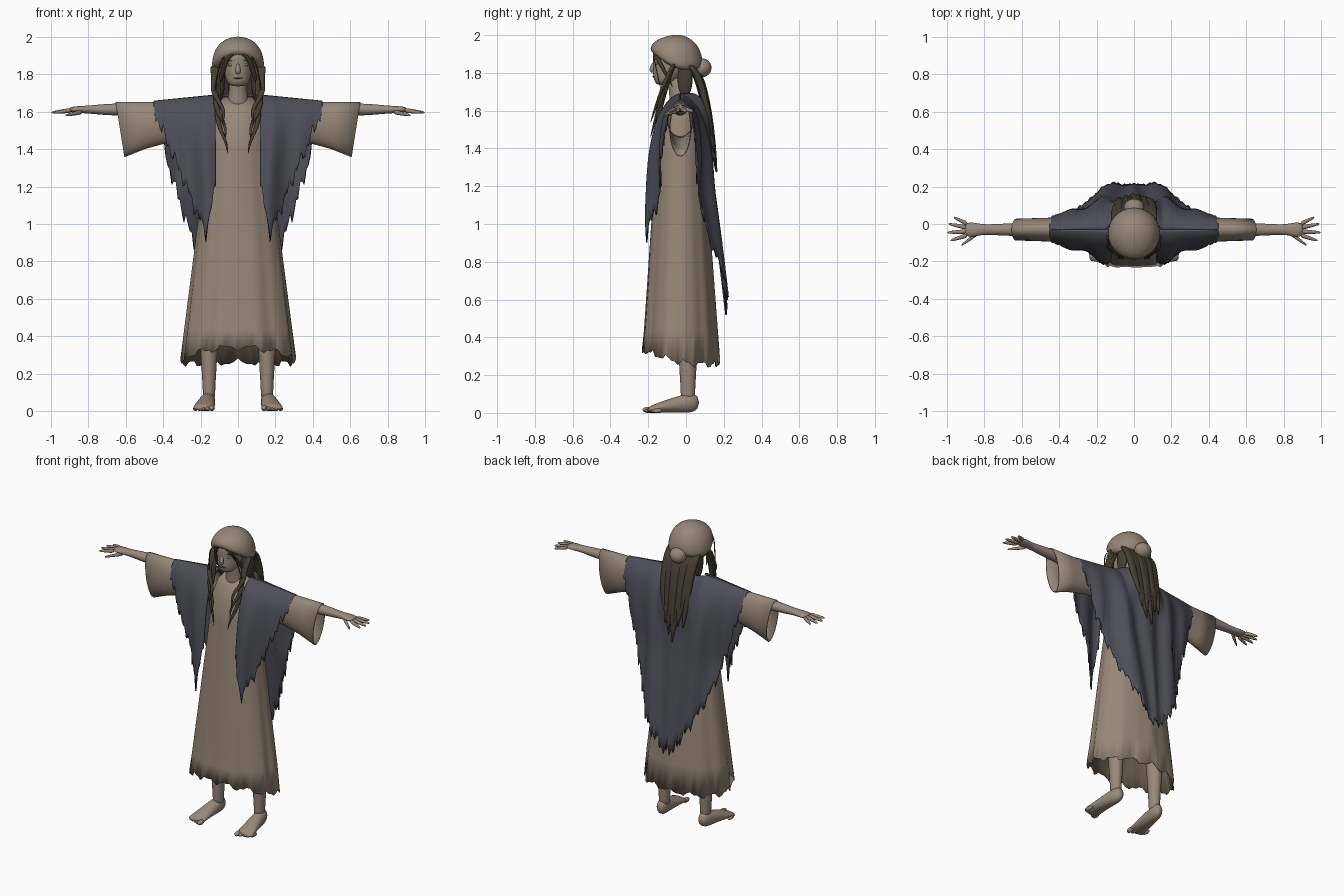
import bpy, bmesh
from math import sin, cos, exp, sqrt, tau
from mathutils import Vector, Matrix

cube = bpy.data.objects.get("Cube")
if cube:
    bpy.data.objects.remove(cube, do_unlink=True)


def material(name, *rgb):
    mat = bpy.data.materials.new(name)
    mat.use_nodes = True
    mat.diffuse_color = (*rgb, 1)
    mat.node_tree.nodes["Principled BSDF"].inputs["Base Color"].default_value = (*rgb, 1)
    return mat


SKIN = material("skin", .32, .25, .195)
DRESS = material("dress_cloth", .305, .24, .185)
LINING = material("dress_lining", .12, .095, .065)
SHAWL = material("shawl_cloth", .075, .077, .098)
HAIR = material("hair_brown", .062, .049, .032)
LIP = material("lip_brown", .16, .1, .075)


def steps(count):
    return [i / count for i in range(count + 1)]


def finish(name, bm, mat, mirror=False, smooth=False, thickness=None, lining=None):
    bmesh.ops.recalc_face_normals(bm, faces=bm.faces)
    mesh = bpy.data.meshes.new(name)
    bm.to_mesh(mesh)
    bm.free()
    for face in mesh.polygons:
        face.use_smooth = True
    mesh.materials.append(mat)
    part = bpy.data.objects.new(name, mesh)
    bpy.context.collection.objects.link(part)
    if thickness:
        solidify = part.modifiers.new("thickness", 'SOLIDIFY')
        solidify.thickness, solidify.offset = thickness, 0
        if lining:
            mesh.materials.append(lining)
            solidify.offset, solidify.material_offset = -1, 1
    if smooth:
        part.modifiers.new("smooth", 'SUBSURF').levels = 1
    if mirror:
        part.modifiers.new("mirror", 'MIRROR').use_mirror_merge = False


def loft(name, rings, mat, axis='z', sides=16, caps=True, warp=None, **options):
    """Skin elliptical rings (x, y, z, radius, radius) lying across an axis."""
    first, second = [i for i in range(3) if "xyz"[i] != axis]
    bm = bmesh.new()
    rows = []
    for index, (x, y, z, first_radius, second_radius) in enumerate(rings):
        row = []
        for k in range(sides):
            angle = tau * k / sides
            point = Vector((x, y, z))
            point[first] += first_radius * cos(angle)
            point[second] += second_radius * sin(angle)
            if warp:
                warp(point, angle, index)
            row.append(bm.verts.new(point))
        rows.append(row)
    for lower, upper in zip(rows, rows[1:]):
        for k in range(sides):
            bm.faces.new((lower[k - 1], lower[k], upper[k], upper[k - 1]))
    if caps:
        bm.faces.new(rows[0])
        bm.faces.new(rows[-1])
    finish(name, bm, mat, **options)


def blob(name, centre, radii, mat, **options):
    bm = bmesh.new()
    shape = Matrix.Translation(centre) @ Matrix.Diagonal((*radii, 1))
    bmesh.ops.create_uvsphere(bm, u_segments=20, v_segments=12, radius=1, matrix=shape)
    finish(name, bm, mat, **options)


# Dress: flared, softly folded, with a ragged hem that dips at the back
def dress_folds(point, angle, index):
    looseness = max(0, 1 - point.z / 1.5)
    swell = 1 + looseness * (.025 * sin(9 * angle) + .015 * sin(16 * angle + 1))
    point.x *= swell
    point.y *= swell
    if index == 0:
        point.z += .03 * cos(angle) ** 2 * -1 + .02 - .04 * sin(angle)
        point.z += .014 * sin(13 * angle) + .008 * sin(29 * angle)


heights = [.28 + 1.26 * f for f in steps(8)]
gown = [(0, -.03, z, .34 - z / 8, .225 - .07 * z) for z in heights]
shoulders = [(0, -.015, 1.62, .13, .085), (0, -.005, 1.68, .075, .055)]
loft("dress", gown + shoulders, DRESS, sides=80, caps=False, warp=dress_folds,
     thickness=.006, lining=LINING)


# Wide sleeves, level on top, widening below, cut at a slant
def sleeve_slant(point, angle, index):
    point.x += .04 * index * (point.z - 1.5)


sleeve = []
for f in steps(4):
    drop = .095 + .05 * f * f
    sleeve.append((.15 + .48 * f, -.03, 1.65 - drop, .07 - .015 * f, drop))
loft("sleeves", sleeve, DRESS, 'x', sides=28, caps=False, warp=sleeve_slant,
     mirror=True, thickness=.006)

# Arms narrowing to the wrist, then flat palms
arm = [(.2, .045, .045), (.65, .038, .037), (.8, .024, .021), (.84, .037, .02), (.91, .045, .014)]
loft("arms", [(x, -.03, 1.612, wide, tall) for x, wide, tall in arm], SKIN, 'x',
     mirror=True, smooth=True)


# Fanned fingers and thumb
def finger(name, base, tip):
    rings = []
    for f in steps(4):
        radius = .0135 - .008 * f * f
        rings.append((*base.lerp(tip, f), radius, radius))
    loft(name, rings, SKIN, 'x', sides=8, mirror=True, smooth=True)


for i, name in enumerate(("index", "middle", "ring", "little")):
    base = Vector((.89, .02 * i - .06, 1.608))
    length = .11 - .008 * (i - 1.2) ** 2
    spread = (i - 1.2) / 4
    finger(name + "_fingers", base, base + Vector((length * cos(spread), length * sin(spread), -.012)))
finger("thumbs", Vector((.83, -.045, 1.6)), Vector((.925, -.115, 1.58)))

# Legs
calf = [(z, .033 + .06 * max(0, z - .1)) for z in (.05, .1, .2, .3, .5, .8)]
loft("legs", [(.155, .01, z, radius, radius + .005) for z, radius in calf], SKIN,
     mirror=True, smooth=True)

# Feet: wedge from heel to ball, turned slightly outward, then toes
foot = []
for f in steps(7):
    tall = .055 - .04 * f ** 1.5
    rounding = min(1, .6 + 3 * f)
    foot.append((.155 + .03 * f, .07 - .275 * f, tall, (.035 + .026 * f) * rounding, tall * rounding))
loft("feet", foot, SKIN, 'y', mirror=True, smooth=True)
for i in range(5):
    size = .012 if i else .016
    blob(f"toes_{i + 1}", (.14 + .022 * i, .011 * i - .2, size), (size, .03, size), SKIN, mirror=True)


# Shawl: sheets hanging from the shoulder line, with ragged hems
def front_hem(x):
    return .95 + max(2.35 * (x - .17), 5 * (.17 - x))


def back_hem(x):
    return .53 + .7 * x + 3.8 * x * x


def ramp(value):
    return max(0, min(1, value))


def sheet(name, inner, columns, side, hem, **options):
    bm = bmesh.new()
    grid = []
    for across in steps(columns):
        x = inner + (.45 - inner) * across
        reach = abs(x)
        top = 1.69 - max(0, reach - .1) / 10
        low = hem(reach) + .03 * sin(210 * reach) + .022 * sin(97 * reach + 1)
        column = []
        for f in steps(22):
            drop = max(.03, top - low) * f ** 1.7
            # The outer edges curl in towards the body as they hang
            slimming = 1 - .28 * ramp(4 * reach - .8) - .35 * ramp(8 * reach - 1.4) * ramp(2 * drop)
            depth = .18 * (1 - exp(-(8 * drop) ** .7))
            fold = .011 * sin(40 * reach + 3 * drop) * ramp(3 * drop)
            y = side * (depth * slimming + fold) - .03
            if side > 0:
                # Trailing tail and the loose collar behind the neck
                y += max(0, drop - .5) / 9
                y += .06 * ramp(1 - 3 * drop) * ramp(3 - 20 * reach)
            column.append(bm.verts.new((x, y, top - drop)))
        grid.append(column)
    for left, right in zip(grid, grid[1:]):
        for r in range(len(left) - 1):
            bm.faces.new((left[r], right[r], right[r + 1], left[r + 1]))
    finish(name, bm, SHAWL, thickness=.009, **options)


sheet("shawl_back", -.45, 84, 1, back_hem)
sheet("shawl_fronts", .12, 32, -1, front_hem, mirror=True)

# Neck
neck = [(1.6, .07), (1.66, .056), (1.72, .048), (1.8, .048)]
loft("neck", [(0, .3 - z / 5, z, radius, radius) for z, radius in neck], SKIN, smooth=True)

# Head: narrow chin widening to the temples
skull = []
for i in range(8):
    f = .02 + .12 * i
    front = -.155 - .02 * min(1, 5 * f)
    back = .2 * sqrt(f) - .12
    skull.append((0, (front + back) / 2, 1.73 + .22 * f, .09 * f ** .2, (back - front) / 2))
loft("head", skull, SKIN, sides=24, smooth=True)

# Face
nose = [(-.165, 1.865, .008), (-.185, 1.815, .016), (-.173, 1.8, .011)]
loft("nose", [(0, y, z, radius, radius) for y, z, radius in nose], SKIN, sides=12, smooth=True)
blob("eyelids", (.035, -.153, 1.85), (.02, .012, .008), SKIN, mirror=True)
blob("eyebrows", (.037, -.157, 1.873), (.02, .008, .002), HAIR, mirror=True)
blob("mouth", (0, -.17, 1.78), (.028, .008, .004), LIP)


# Head wrap: a dome arched over the face and lower at the back, with a knot behind
def wrap_tilt(point, angle, index):
    point.z -= (2.5 * (point.y + .05) + 18 * point.x ** 2) * max(0, 2 - point.z)


dome = [.3 * i - .3 for i in range(7)]
loft("head_wrap", [(0, -.05, 1.89 + .112 * sin(a), .142 * cos(a), .14 * cos(a)) for a in dome],
     DRESS, sides=28, warp=wrap_tilt, smooth=True)
blob("wrap_knot", (0, .085, 1.827), (.055, .05, .05), DRESS)


# Hair: tapering locks that follow a path rule
def lock(name, path, width, **options):
    rings = []
    for f in steps(8):
        radius = width * (1.1 - f ** 3)
        rings.append((*path(f), radius, .7 * radius))
    loft(name, rings, HAIR, sides=8, smooth=True, **options)


# Long locks overlapping down the back
for i in range(9):
    u = i / 4 - 1
    fall = .63 - .14 * abs(u) - .035 * (i % 3)

    def back_path(f):
        x = u * (.095 - .03 * f * f) + .012 * f * sin(3 * i + 5 * f)
        return x, .02 - .02 * abs(u) + .145 * sqrt(f), 1.86 - fall * f

    lock(f"back_lock_{i + 1}", back_path, .03)

# Locks falling over the chest
for i in range(3):
    def front_path(f):
        x = .085 + .01 * i + .03 * sin(4.2 * f + i / 3) + .01 * sin(12 * f + i)
        return x, -.06 - .13 * f ** .8, 1.85 - (.48 - .08 * i) * f

    lock(f"front_lock_{i + 1}", front_path, .017, mirror=True)

# Hair beside the face, and loose wisps
lock("temple_hair", lambda f: (.02 + .085 * sqrt(f), .1 * f - .17, 1.915 - .19 * f), .016, mirror=True)
lock("wisps", lambda f: (.07 + .065 * sqrt(f), .06 * f - .175, 1.9 - .27 * f), .004, mirror=True)
blob("side_hair", (.092, -.005, 1.77), (.022, .04, .1), HAIR, mirror=True)
